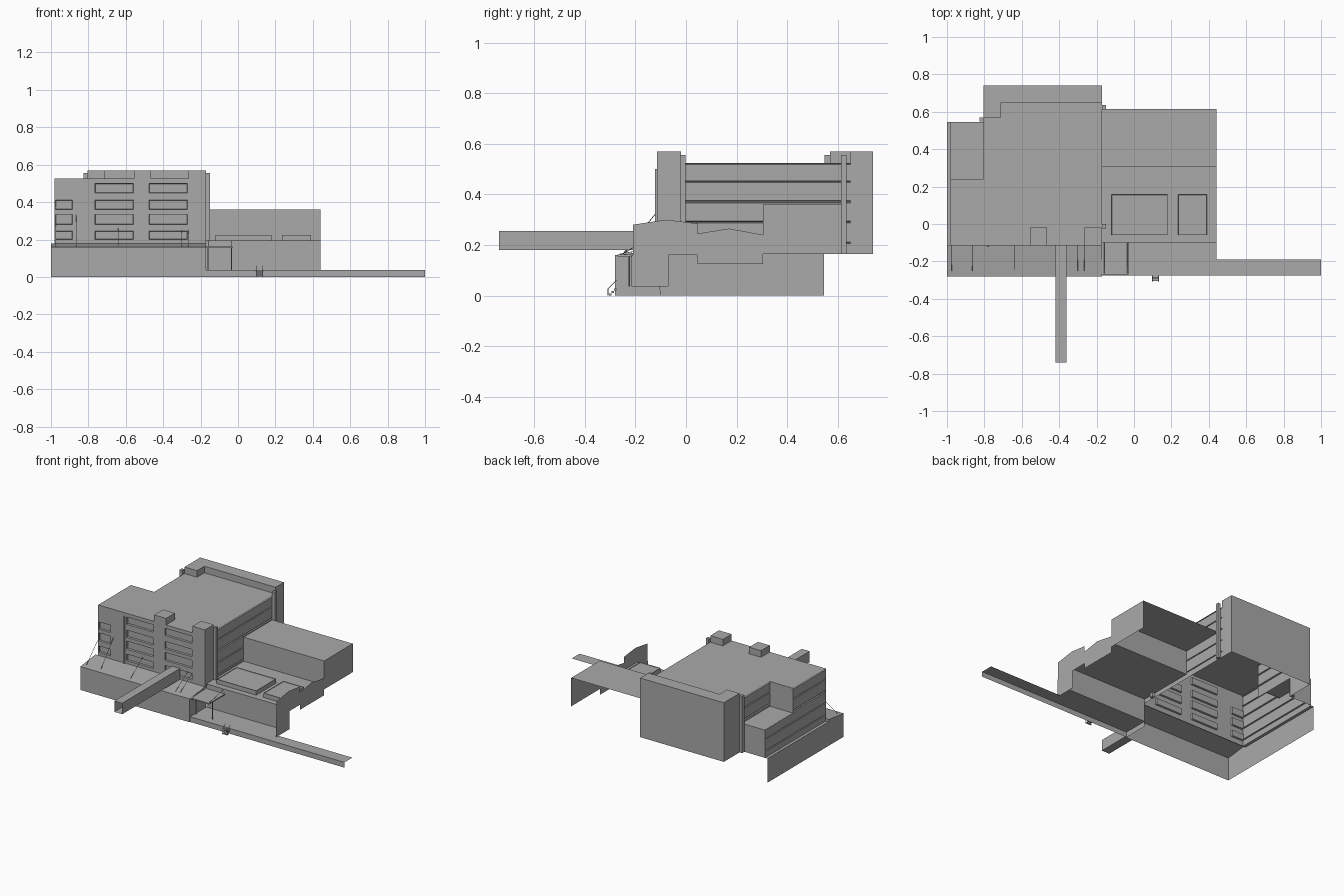
import bpy, bmesh
from mathutils import Vector

if "Cube" in bpy.data.objects:
    bpy.data.objects.remove(bpy.data.objects["Cube"])

grey = bpy.data.materials.new("concrete_grey")
grey.use_nodes = True
grey.diffuse_color = (0.4, 0.4, 0.4, 1)
grey.node_tree.nodes["Principled BSDF"].inputs["Base Color"].default_value = (0.4, 0.4, 0.4, 1)


def finish(name, bm):
    mesh = bpy.data.meshes.new(name)
    bm.to_mesh(mesh)
    bm.free()
    mesh.materials.append(grey)
    obj = bpy.data.objects.new(name, mesh)
    bpy.context.collection.objects.link(obj)
    return obj


def sheet(name, points):
    """One flat polygon."""
    bm = bmesh.new()
    bm.faces.new([bm.verts.new(p) for p in points])
    return finish(name, bm)


def shell(name, outline, z0, z1, skip=(), floor=False, roof=True):
    """Walls over a counter-clockwise plan; edges in skip stay open."""
    bm = bmesh.new()
    low = [bm.verts.new((x, y, z0)) for x, y in outline]
    top = [bm.verts.new((x, y, z1)) for x, y in outline]
    n = len(outline)
    for i in range(n):
        j = (i + 1) % n
        if i not in skip:
            bm.faces.new((low[i], low[j], top[j], top[i]))
    if roof:
        bm.faces.new(top)
    if floor:
        bm.faces.new(low[::-1])
    return finish(name, bm)


def rect(x0, x1, y0, y1):
    return [(x0, y0), (x1, y0), (x1, y1), (x0, y1)]


def box(name, x0, x1, y0, y1, z0, z1, skip=()):
    return shell(name, rect(x0, x1, y0, y1), z0, z1, skip, floor=True)


def panelled_wall(name, origin, along, us, zs, is_pane, depth):
    """Wall cut into a grid, with the chosen cells set back."""
    bm = bmesh.new()
    o, a = Vector(origin), Vector(along)
    grid = [[bm.verts.new(o + a * u + Vector((0, 0, z))) for z in zs] for u in us]
    panes = []
    for i in range(len(us) - 1):
        for k in range(len(zs) - 1):
            f = bm.faces.new((grid[i][k], grid[i + 1][k], grid[i + 1][k + 1], grid[i][k + 1]))
            if is_pane(i, k):
                panes.append(f)
    bm.normal_update()
    bmesh.ops.inset_individual(bm, faces=panes, thickness=0.003, depth=-depth)
    return finish(name, bm)


def rod(name, a, b, r=0.0015):
    curve = bpy.data.curves.new(name, "CURVE")
    curve.dimensions = "3D"
    curve.bevel_depth = r
    curve.bevel_resolution = 0
    line = curve.splines.new("POLY")
    line.points.add(1)
    for p, co in zip(line.points, (a, b)):
        p.co = (*co, 1)
    curve.materials.append(grey)
    bpy.context.collection.objects.link(bpy.data.objects.new(name, curve))


L, W, R = -0.98, -0.805, -0.17      # left face, wing line and right face of main block
F, ROOF, TOP = -0.115, 0.525, 0.57
E = 0.44                            # right face of annex

# Main block: roof and front wall with window rows
sheet("main_roof", [(x, y, ROOF) for x, y in
                    [(L, F), (R, F), (R, 0.65), (W, 0.65), (W, 0.24), (L, 0.24)]])
columns = [L, -0.975, -0.885, -0.765, -0.56, -0.475, -0.27, R]
rows = [0.165, 0.2, 0.245, 0.28, 0.335, 0.36, 0.41, 0.45, 0.5, ROOF]
panelled_wall("front_wall", (0, F, 0), (1, 0, 0), columns, rows,
              lambda i, k: k % 2 == 1 and (i in (3, 5) or (i == 1 and k < 7)), 0.012)
box("front_fin", -0.785, -0.775, F - 0.008, F, 0.18, 0.5)

# Banded side walls
bands = [0.165, 0.205, 0.212, 0.287, 0.294, 0.367, 0.376, 0.447, 0.454, 0.518, ROOF]
groove = lambda i, k: k % 2 == 1
panelled_wall("right_wall", (R, 0, 0), (0, 1, 0), [-0.02, 0.65], bands, groove, 0.008)
panelled_wall("left_wall", (L, 0, 0), (0, -1, 0), [-0.24, -F], bands, groove, 0.008)
panelled_wall("wing_wall", (W, 0, 0), (0, -1, 0), [-0.57, -0.24], bands[4:], groove, 0.008)
sheet("wing_return_wall", [(W, 0.24, 0.35), (L, 0.24, 0.35), (L, 0.24, ROOF), (W, 0.24, ROOF)])

# Lower left wing
panelled_wall("low_wing_wall", (L, 0, 0), (0, -1, 0), [-0.545, -0.24],
              [0.165, 0.205, 0.212, 0.287, 0.294, 0.355], groove, 0.008)
sheet("low_wing_back", [(W, 0.545, 0.165), (L, 0.545, 0.165), (L, 0.545, 0.355), (W, 0.545, 0.355)])
sheet("low_wing_roof", [(x, y, 0.355) for x, y in rect(L, W, 0.24, 0.545)])

# Roof boxes and corner tower
shell("middle_roof_box", rect(-0.555, -0.465, F, -0.02), ROOF, TOP)
shell("corner_roof_box", rect(-0.265, R, F, -0.02), ROOF, TOP)
sheet("corner_tower_side", [(R, F, 0.165), (R, -0.02, 0.165), (R, -0.02, ROOF), (R, F, ROOF)])

# Back block: tall outer walls, raised rim above the main roof
back = [(-0.71, 0.65), (R, 0.65), (R, 0.74), (W, 0.74), (W, 0.57), (-0.71, 0.57)]
shell("back_block", back, 0.165, TOP, skip=(0, 4, 5))
shell("back_rim", back, ROOF, TOP, skip=(1, 2, 3), roof=False)

# Corner pilasters
for name, x, y in (("front_pilaster", R, -0.023), ("back_pilaster", R, 0.613),
                   ("wing_pilaster", W - 0.02, 0.547)):
    box(name, x, x + 0.02, y, y + 0.022, 0.165, 0.555)

# Base and sloping terrace
sheet("base_front", [(-1, -0.28, 0), (R, -0.28, 0), (R, -0.28, 0.16), (-1, -0.28, 0.16)])
sheet("base_left", [(-1, 0.545, 0), (-1, -0.28, 0), (-1, -0.28, 0.16),
                    (-1, F, 0.18), (-1, F, 0.165), (-1, 0.545, 0.165)])
sheet("base_right", [(R, -0.28, 0), (R, -0.10, 0), (R, F, 0.18), (R, -0.28, 0.16)])
sheet("terrace", [(-1, -0.28, 0.16), (R, -0.28, 0.16), (R, F, 0.18), (-1, F, 0.18)])
sheet("base_ledge", [(x, y, 0.165) for x, y in rect(-1, L, F, 0.545)])

# Pavement strip with front edge
sheet("pavement", [(x, y, 0.036) for x, y in
                   [(R, -0.275), (1, -0.275), (1, -0.19), (E, -0.19), (E, -0.10), (R, -0.10)]])
sheet("pavement_edge", [(R, -0.275, 0), (1, -0.275, 0), (1, -0.275, 0.036), (R, -0.275, 0.036)])

# Walkway tube, open at both ends
box("walkway", -0.42, -0.36, -0.74, F, 0.18, 0.255, skip=(0, 2))

# Annex: low front hall and high rear hall
sheet("annex_front", [(R, -0.10, 0.036), (E, -0.10, 0.036), (E, -0.10, 0.195), (R, -0.10, 0.195)])
sheet("annex_low_roof", [(x, y, 0.195) for x, y in rect(R, E, -0.10, 0.305)])
shell("annex_high_hall", rect(R, E, 0.305, 0.615), 0.195, 0.36, skip=(1, 2, 3))
sheet("annex_side", [(E, 0.305, 0.165), (E, 0.615, 0.165), (E, 0.615, 0.36), (E, 0.305, 0.36)])

# Gabled side screen of the annex
sheet("front_gable", [(E, y, z) for y, z in
                      [(-0.21, 0.16), (0.045, 0.16), (0.045, 0.285), (-0.08, 0.3), (-0.21, 0.28)]])
sheet("rear_gable", [(E, y, z) for y, z in
                     [(0.045, 0.125), (0.305, 0.125), (0.305, 0.24), (0.17, 0.265), (0.045, 0.245)]])
sheet("screen_foot", [(E, -0.215, 0.036), (E, -0.07, 0.036), (E, -0.07, 0.16), (E, -0.215, 0.16)])

# Skylights with a sunk top
for name, x0, x1 in (("wide_skylight", -0.12, 0.18), ("narrow_skylight", 0.235, 0.39)):
    shell(name, rect(x0, x1, -0.06, 0.157), 0.195, 0.225, roof=False)
    panelled_wall(name + "_top", (0, 0, 0), (1, 0, 0), [x0, x1], [-0.06, 0.157],
                  lambda i, k: True, 0.004)
    top = bpy.data.objects[name + "_top"]
    for v in top.data.vertices:
        v.co = (v.co.x, v.co.z, 0.225 - v.co.y)

# Entrance canopy on posts with hangers
box("canopy", R, -0.03, -0.27, -0.10, 0.155, 0.163)
for x in (-0.16, -0.035):
    rod("canopy_post", (x, -0.225, 0.036), (x, -0.225, 0.156), 0.003)
    rod("canopy_hanger", (x, -0.265, 0.163), (x, -0.10, 0.195))

# Terrace stays
for x, z in ((-0.975, 0.3), (-0.865, 0.33), (-0.64, 0.26), (-0.3, 0.25), (-0.265, 0.25)):
    rod("terrace_stay", (x, -0.25, 0.164), (x, F, z))

# Small front steps with handrails
for i in range(3):
    box("step", 0.097, 0.133, -0.305 + i * 0.01, -0.295 + i * 0.01, i * 0.01, i * 0.01 + 0.008)
for x in (0.097, 0.133):
    rod("handrail", (x, -0.31, 0.025), (x, -0.275, 0.06))
    rod("handrail_post", (x, -0.308, 0), (x, -0.308, 0.027))
